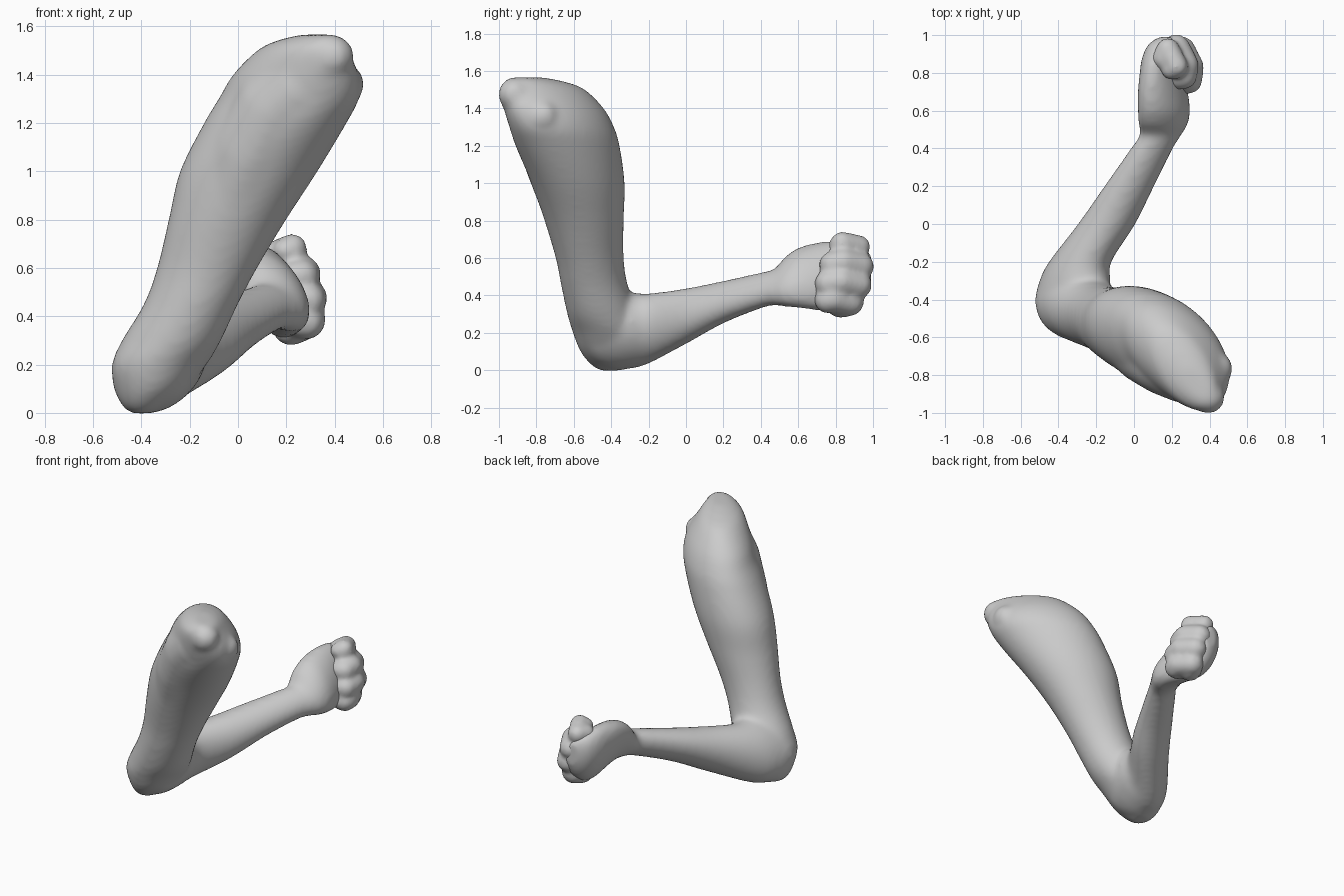
import bpy, bmesh, math
from mathutils import Vector

if "Cube" in bpy.data.objects:
    bpy.data.objects.remove(bpy.data.objects["Cube"])


def catmull(rows, steps=6):
    """Smoothly interpolate a list of section rows."""
    out = []
    for i in range(len(rows) - 1):
        p0, p1 = rows[max(i - 1, 0)], rows[i]
        p2, p3 = rows[i + 1], rows[min(i + 2, len(rows) - 1)]
        for k in range(steps):
            t = k / steps
            out.append([0.5 * (2 * b + (c - a) * t + (2 * a - 5 * b + 4 * c - d) * t * t
                               + (3 * b - a - 3 * c + d) * t ** 3)
                        for a, b, c, d in zip(p0, p1, p2, p3)])
    out.append(list(rows[-1]))
    return out


def loft(bm, rows, place, n=40):
    """Rows: position, min u, max u, min v, max v, skew. Makes a closed tube of slanted ellipses."""
    rings = []
    for h, u0, u1, v0, v1, skew in catmull(rows):
        ring = []
        for i in range(n):
            t = 2 * math.pi * i / n
            u = (u0 + u1) / 2 + (u1 - u0) / 2 * math.cos(t)
            v = (v0 + v1) / 2 + (v1 - v0) / 2 * math.sin(t - math.asin(skew))
            ring.append(bm.verts.new(place(h, u, v)))
        rings.append(ring)
    faces = [bm.faces.new(rings[0]), bm.faces.new(rings[-1][::-1])]
    for a, b in zip(rings, rings[1:]):
        for i in range(n):
            j = (i + 1) % n
            faces.append(bm.faces.new((a[i], b[i], b[j], a[j])))
    bmesh.ops.recalc_face_normals(bm, faces=faces)


def chain(bm, balls):
    """Tapered capsules through a list of (x, y, z, radius)."""
    for a, b in zip(balls, balls[1:]):
        part = bmesh.new()
        for x, y, z, r in (a, b):
            ball = bmesh.ops.create_icosphere(part, subdivisions=3, radius=r)
            bmesh.ops.translate(part, verts=ball["verts"], vec=Vector((x, y, z)))
        bmesh.ops.delete(part, geom=part.faces[:], context='FACES_ONLY')
        if part.edges:
            bmesh.ops.delete(part, geom=part.edges[:], context='EDGES_FACES')
        bmesh.ops.convex_hull(part, input=part.verts[:])
        bmesh.ops.delete(part, geom=[v for v in part.verts if not v.link_faces], context='VERTS')
        bmesh.ops.recalc_face_normals(part, faces=part.faces[:])
        me = bpy.data.meshes.new("tmp")
        part.to_mesh(me)
        part.free()
        bm.from_mesh(me)
        bpy.data.meshes.remove(me)


def skin(bm, name, voxel, smooth):
    """Fuse the overlapping volumes into one smooth surface."""
    me = bpy.data.meshes.new(name)
    bm.to_mesh(me)
    bm.free()
    ob = bpy.data.objects.new(name, me)
    bpy.context.collection.objects.link(ob)
    bpy.context.view_layer.objects.active = ob
    m = ob.modifiers.new("fuse", 'REMESH')
    m.mode, m.voxel_size, m.use_smooth_shade = 'VOXEL', voxel, True
    s = ob.modifiers.new("soften", 'SMOOTH')
    s.factor, s.iterations = 0.5, smooth
    for mod in ("fuse", "soften"):
        bpy.ops.object.modifier_apply(modifier=mod)
    for p in ob.data.polygons:
        p.use_smooth = True
    return ob


arm = bmesh.new()

# upper arm: horizontal sections from elbow to shoulder
loft(arm, [
    (-0.002, -0.44, -0.36, -0.46, -0.36, 0.0),
    (0.03, -0.48, -0.30, -0.51, -0.28, 0.0),
    (0.10, -0.51, -0.21, -0.565, -0.22, 0.0),
    (0.20, -0.522, -0.13, -0.605, -0.22, 0.0),
    (0.30, -0.48, -0.07, -0.635, -0.25, 0.1),
    (0.45, -0.39, 0.00, -0.667, -0.31, 0.1),
    (0.60, -0.335, 0.08, -0.697, -0.333, 0.1),
    (0.80, -0.287, 0.20, -0.757, -0.333, 0.1),
    (1.00, -0.24, 0.33, -0.827, -0.328, 0.2),
    (1.20, -0.14, 0.45, -0.912, -0.355, 0.32),
    (1.30, -0.08, 0.50, -0.945, -0.385, 0.4),
    (1.40, -0.02, 0.50, -0.975, -0.44, 0.45),
    (1.50, 0.08, 0.455, -0.99, -0.54, 0.5),
    (1.54, 0.16, 0.44, -0.975, -0.64, 0.55),
    (1.565, 0.26, 0.41, -0.945, -0.76, 0.6),
], lambda h, u, v: (u, v, h))

# front fullness of the upper arm
chain(arm, [(-0.05, -0.56, 0.80, 0.18), (0.07, -0.66, 1.08, 0.19),
            (0.17, -0.72, 1.25, 0.19), (0.27, -0.77, 1.345, 0.18)])

# shoulder tips
chain(arm, [(0.28, -0.79, 1.37, 0.15), (0.393, -0.917, 1.475, 0.088)])
chain(arm, [(0.25, -0.70, 1.20, 0.15), (0.44, -0.765, 1.36, 0.084)])

# forearm and palm: sections along y from elbow to knuckles
loft(arm, [
    (-0.57, -0.42, -0.24, 0.16, 0.36, 0.0),
    (-0.50, -0.49, -0.18, 0.05, 0.39, -0.1),
    (-0.40, -0.522, -0.14, 0.00, 0.41, -0.25),
    (-0.30, -0.50, -0.125, 0.008, 0.415, -0.25),
    (-0.20, -0.45, -0.12, 0.035, 0.41, -0.2),
    (0.00, -0.297, 0.007, 0.14, 0.437, -0.05),
    (0.20, -0.157, 0.107, 0.25, 0.477, 0.05),
    (0.40, -0.017, 0.207, 0.33, 0.522, 0.15),
    (0.47, 0.03, 0.25, 0.345, 0.54, 0.25),
    (0.53, 0.022, 0.285, 0.34, 0.605, 0.4),
    (0.60, 0.02, 0.297, 0.333, 0.654, 0.45),
    (0.70, 0.02, 0.285, 0.32, 0.682, 0.45),
    (0.80, 0.03, 0.26, 0.307, 0.69, 0.4),
    (0.88, 0.042, 0.25, 0.322, 0.68, 0.35),
    (0.95, 0.075, 0.25, 0.38, 0.66, 0.3),
    (0.99, 0.13, 0.23, 0.46, 0.62, 0.2),
], lambda h, u, v: (u, h, v))
skin(arm, "arm", 0.018, 9)

# four curled fingers: outer x, knuckle y, height, tip y, radius
fingers = bmesh.new()
for x, ky, z, tip, r in [(0.225, 0.925, 0.68, 0.825, 0.062),
                         (0.268, 0.93, 0.575, 0.785, 0.076),
                         (0.296, 0.92, 0.475, 0.76, 0.075),
                         (0.288, 0.875, 0.385, 0.76, 0.077)]:
    chain(fingers, [(x - 0.07, ky - 0.05, z - 0.03, r), (x - 0.045, ky, z - 0.02, r),
                    (x, ky - 0.09, z, r), (x - 0.005, tip, z - 0.01, r * 0.95),
                    (x - 0.03, tip - 0.01, z - 0.01, r * 0.85)])
skin(fingers, "fingers", 0.013, 14)
